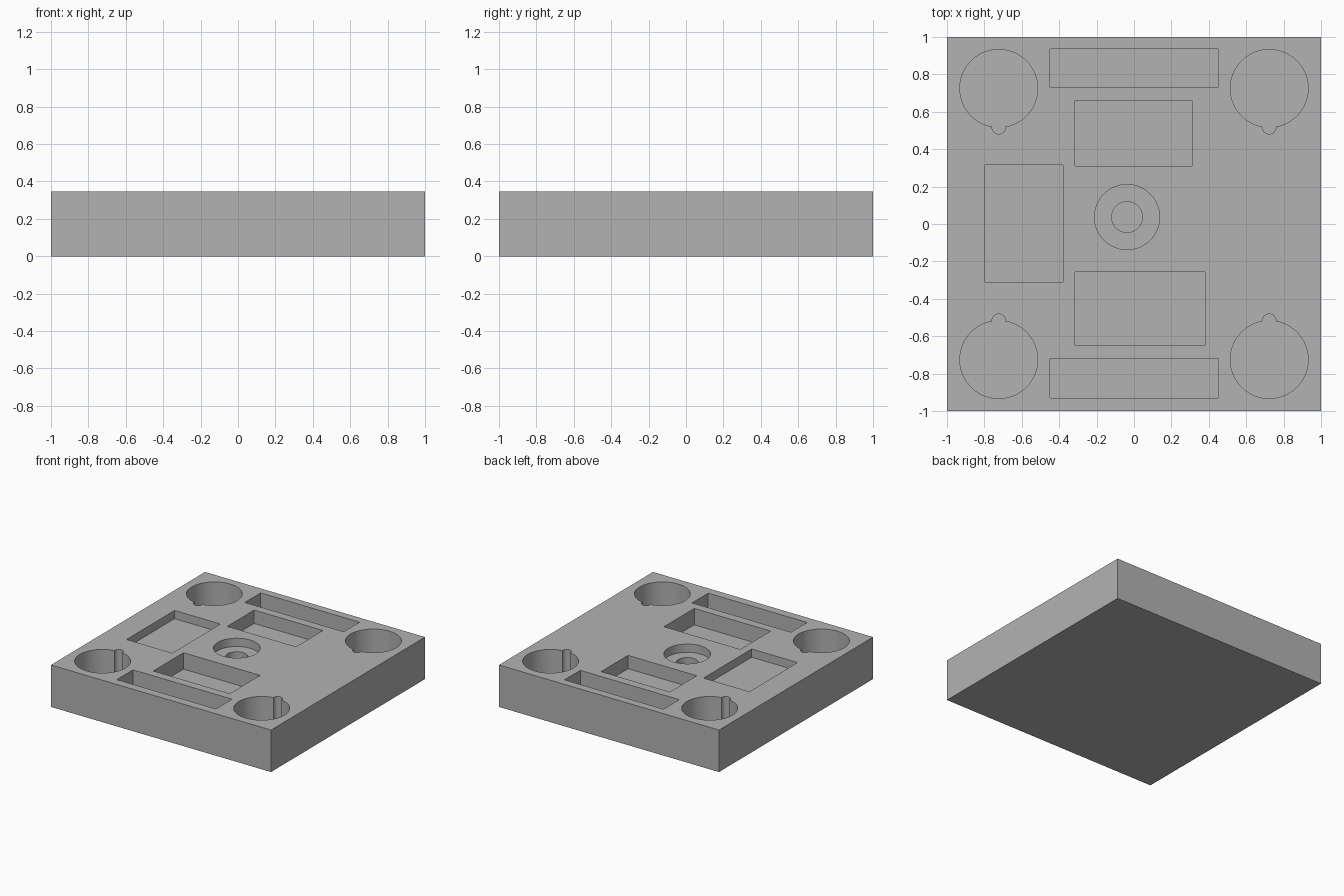
import bpy, bmesh
from math import pi, sin, cos, asin

if "Cube" in bpy.data.objects:
    bpy.data.objects.remove(bpy.data.objects["Cube"])

HEIGHT = 0.345

grey = bpy.data.materials.new("plain grey")
grey.use_nodes = True
grey.diffuse_color = (0.45, 0.45, 0.45, 1)
grey.node_tree.nodes["Principled BSDF"].inputs["Base Color"].default_value = grey.diffuse_color


def prism(name, profile, bottom, top):
    """Extrude a flat outline between two heights."""
    bm = bmesh.new()
    face = bm.faces.new([bm.verts.new((x, y, bottom)) for x, y in profile])
    up = bmesh.ops.extrude_face_region(bm, geom=[face])["geom"]
    verts = [v for v in up if isinstance(v, bmesh.types.BMVert)]
    bmesh.ops.translate(bm, verts=verts, vec=(0, 0, top - bottom))
    bmesh.ops.recalc_face_normals(bm, faces=bm.faces)
    mesh = bpy.data.meshes.new(name)
    bm.to_mesh(mesh)
    bm.free()
    mesh.materials.append(grey)
    obj = bpy.data.objects.new(name, mesh)
    bpy.context.collection.objects.link(obj)
    return obj


def rectangle(x0, x1, y0, y1):
    return [(x0, y0), (x1, y0), (x1, y1), (x0, y1)]


def arc(cx, cy, radius, start, end, steps):
    angles = [start + (end - start) * i / steps for i in range(steps + 1)]
    return [(cx + radius * cos(a), cy + radius * sin(a)) for a in angles]


def circle(cx, cy, radius, steps=64):
    return arc(cx, cy, radius, 0, 2 * pi, steps)[:-1]


def keyhole(cx, cy, side, radius=0.208, notch=0.036):
    """Round hole with a small finger notch facing the middle of the tray."""
    gap = 2 * asin(notch / (2 * radius))
    down = -pi / 2
    big = arc(0, 0, radius, down + gap, down + 2 * pi - gap, 72)
    reach = pi / 2 + gap / 2
    small = arc(0, -radius, notch, down - reach, down + reach, 20)
    return [(cx + x, cy + side * y) for x, y in big + small[1:-1]]


# Solid tray block
tray = prism("tray", rectangle(-1, 1, -1, 1), 0, HEIGHT)

# Pockets: outline and depth
pockets = [
    (rectangle(-0.45, 0.45, 0.73, 0.935), 0.21),      # back slot
    (rectangle(-0.45, 0.45, -0.93, -0.72), 0.21),     # front slot
    (rectangle(-0.315, 0.31, 0.31, 0.66), 0.11),      # back pocket
    (rectangle(-0.315, 0.38, -0.65, -0.257), 0.135),  # front pocket
    (rectangle(-0.797, -0.38, -0.31, 0.315), 0.068),  # shallow side pocket
    (circle(-0.037, 0.037, 0.174), 0.068),            # centre recess
    (circle(-0.037, 0.037, 0.082), 0.15),             # small centre hole
]
# Notched round holes in the corners
for sx in (-1, 1):
    for sy in (-1, 1):
        pockets.append((keyhole(sx * 0.723, sy * 0.725, sy), 0.275))

cutters = []
for profile, depth in pockets:
    cutter = prism("pocket_cutter", profile, HEIGHT - depth, HEIGHT + 0.1)
    cutter.hide_render = True
    cutters.append(cutter)
    cut = tray.modifiers.new("pocket", "BOOLEAN")
    cut.operation = "DIFFERENCE"
    cut.solver = "EXACT"
    cut.object = cutter

# Apply the cuts and discard the cutters
bpy.context.view_layer.update()
carved = bpy.data.meshes.new_from_object(tray.evaluated_get(bpy.context.evaluated_depsgraph_get()))
tray.modifiers.clear()
tray.data = carved
for cutter in cutters:
    bpy.data.objects.remove(cutter)

bpy.ops.object.select_all(action="DESELECT")
bpy.context.view_layer.objects.active = tray
tray.select_set(True)
bpy.ops.object.shade_smooth_by_angle(angle=pi / 6)
